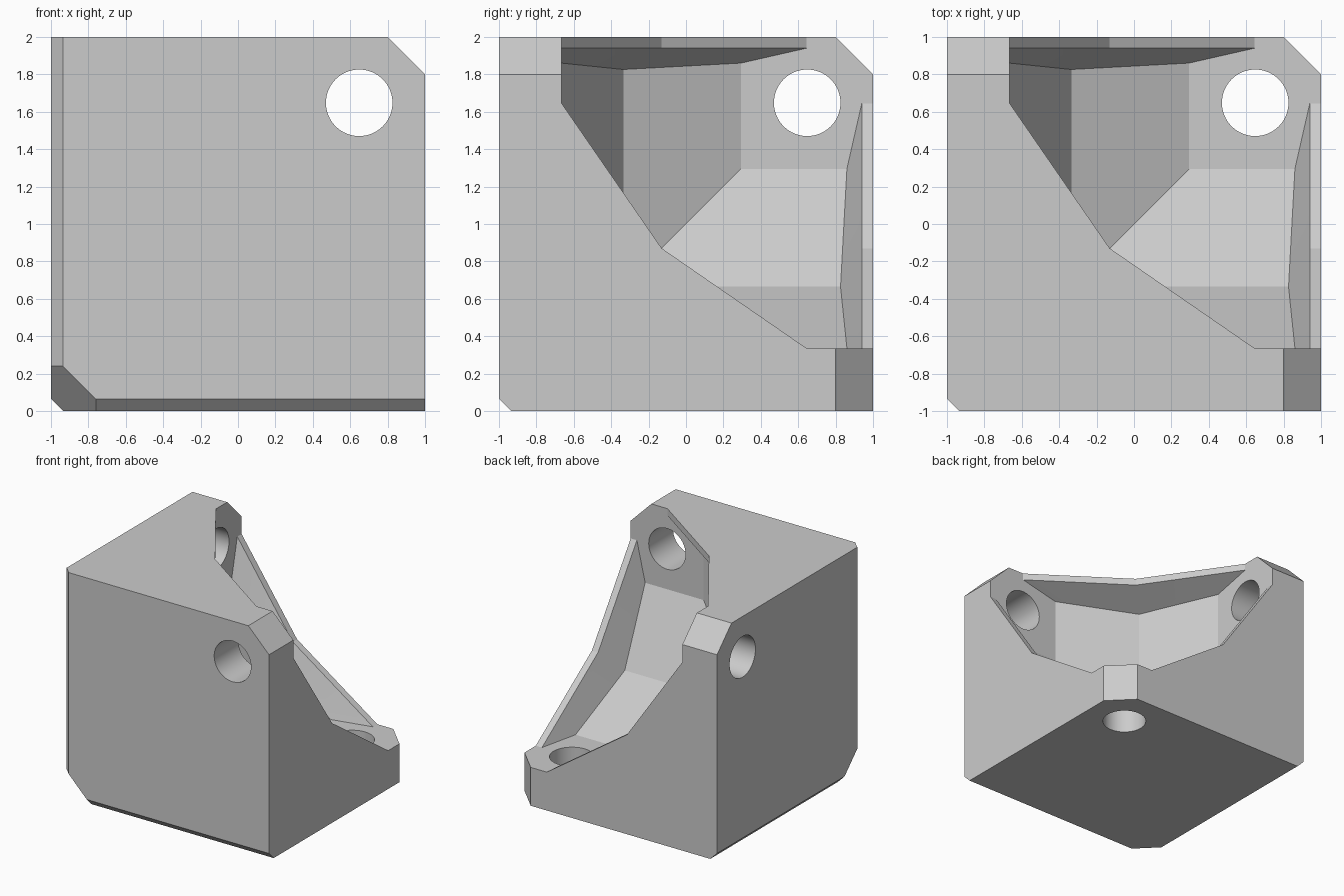
import bpy
import bmesh
from math import radians
from mathutils import Matrix, Vector

if "Cube" in bpy.data.objects:
    bpy.data.objects.remove(bpy.data.objects["Cube"], do_unlink=True)

SIZE = 2.0
WALL = 0.335
ORIGIN = Vector((-1, -1, 0))  # outer corner where the three walls meet


def cycle(p, axis):
    """Turn a point given as (along, across, across) onto the chosen axis."""
    return Vector([p[(i - axis) % 3] for i in range(3)])


def make_object(name, bm):
    bmesh.ops.recalc_face_normals(bm, faces=bm.faces)
    bmesh.ops.translate(bm, vec=ORIGIN, verts=bm.verts)
    mesh = bpy.data.meshes.new(name)
    bm.to_mesh(mesh)
    bm.free()
    obj = bpy.data.objects.new(name, mesh)
    bpy.context.collection.objects.link(obj)
    return obj


def block(name, low, high, cuts=()):
    """Cube from low to high, trimmed by (normal, distance) planes."""
    bm = bmesh.new()
    bmesh.ops.create_cube(bm, size=high - low)
    bmesh.ops.translate(bm, vec=Vector((1, 1, 1)) * (low + high) / 2, verts=bm.verts)
    for normal, dist in cuts:
        n = Vector(normal)
        geom = bm.verts[:] + bm.edges[:] + bm.faces[:]
        cut = bmesh.ops.bisect_plane(bm, geom=geom, plane_co=n * dist / n.length_squared,
                                     plane_no=n, clear_outer=True)
        edges = [e for e in cut["geom_cut"] if isinstance(e, bmesh.types.BMEdge)]
        bmesh.ops.contextual_create(bm, geom=edges)
    return make_object(name, bm)


def gusset(name, axis, sections):
    """Loft of concave corner profiles; each section is (along, reach, middle)."""
    bm = bmesh.new()
    rings = []
    for along, reach, mid in sections:
        outline = [(0.1, 0.1), (reach, 0.1), (reach, 0.2), (mid, mid), (0.2, reach), (0.1, reach)]
        rings.append([bm.verts.new(cycle((along, a, b), axis)) for a, b in outline])
    for r0, r1 in zip(rings, rings[1:]):
        for i in range(len(r0)):
            j = (i + 1) % len(r0)
            bm.faces.new((r0[i], r0[j], r1[j], r1[i]))
    bm.faces.new(rings[0])
    bm.faces.new(rings[-1])
    return make_object(name, bm)


def hole(name, axis):
    bm = bmesh.new()
    bmesh.ops.create_cone(bm, cap_ends=True, segments=64, radius1=0.178, radius2=0.178, depth=1.2)
    turn = Vector((0, 0, 1)).rotation_difference(cycle((1, 0, 0), axis)).to_matrix().to_4x4()
    move = Matrix.Translation(cycle((0, 1.648, 1.648), axis))
    bmesh.ops.transform(bm, matrix=move @ turn, verts=bm.verts)
    return make_object(name, bm)


def subtract(target, cutter):
    mod = target.modifiers.new("cut", "BOOLEAN")
    mod.operation = "DIFFERENCE"
    mod.solver = "EXACT"
    mod.object = cutter
    bpy.context.view_layer.objects.active = target
    bpy.ops.object.modifier_apply(modifier=mod.name)
    bpy.data.objects.remove(cutter, do_unlink=True)


# Outer block: bevelled back edges, clipped back corner, clipped wall tips
cuts = [((-1, -1, -1), -0.305)]
for axis in range(3):
    cuts.append((cycle((0, -1, -1), axis), -0.065))
    cuts.append((cycle((0, 1, 1), axis), 3.8))
bracket = block("corner_bracket", 0, SIZE, cuts)

# Hollow between the walls, leaving inner fillets and raised, tapered rims
cavity = block("cavity_cutter", WALL, 2.5)
for axis in range(3):
    subtract(cavity, gusset("inner_fillet", axis, [(0.05, 1.553, 0.665), (3, 1.553, 0.665)]))
    subtract(cavity, gusset("rim", axis, [(1.82, 1.314, 0.654), (1.94, 1.841, 0.87), (3, 1.841, 0.87)]))
subtract(bracket, cavity)

# One screw hole through each wall
for axis in range(3):
    subtract(bracket, hole("hole_cutter", axis))

# Plain grey finish
grey = bpy.data.materials.new("light_grey")
grey.use_nodes = True
colour = (0.6, 0.6, 0.6, 1)
grey.diffuse_color = colour
grey.node_tree.nodes["Principled BSDF"].inputs["Base Color"].default_value = colour
bracket.data.materials.clear()
bracket.data.materials.append(grey)
for face in bracket.data.polygons:
    face.material_index = 0

# Smooth only the round holes
bpy.ops.object.select_all(action="DESELECT")
bracket.select_set(True)
bpy.context.view_layer.objects.active = bracket
bpy.ops.object.shade_smooth_by_angle(angle=radians(15))
